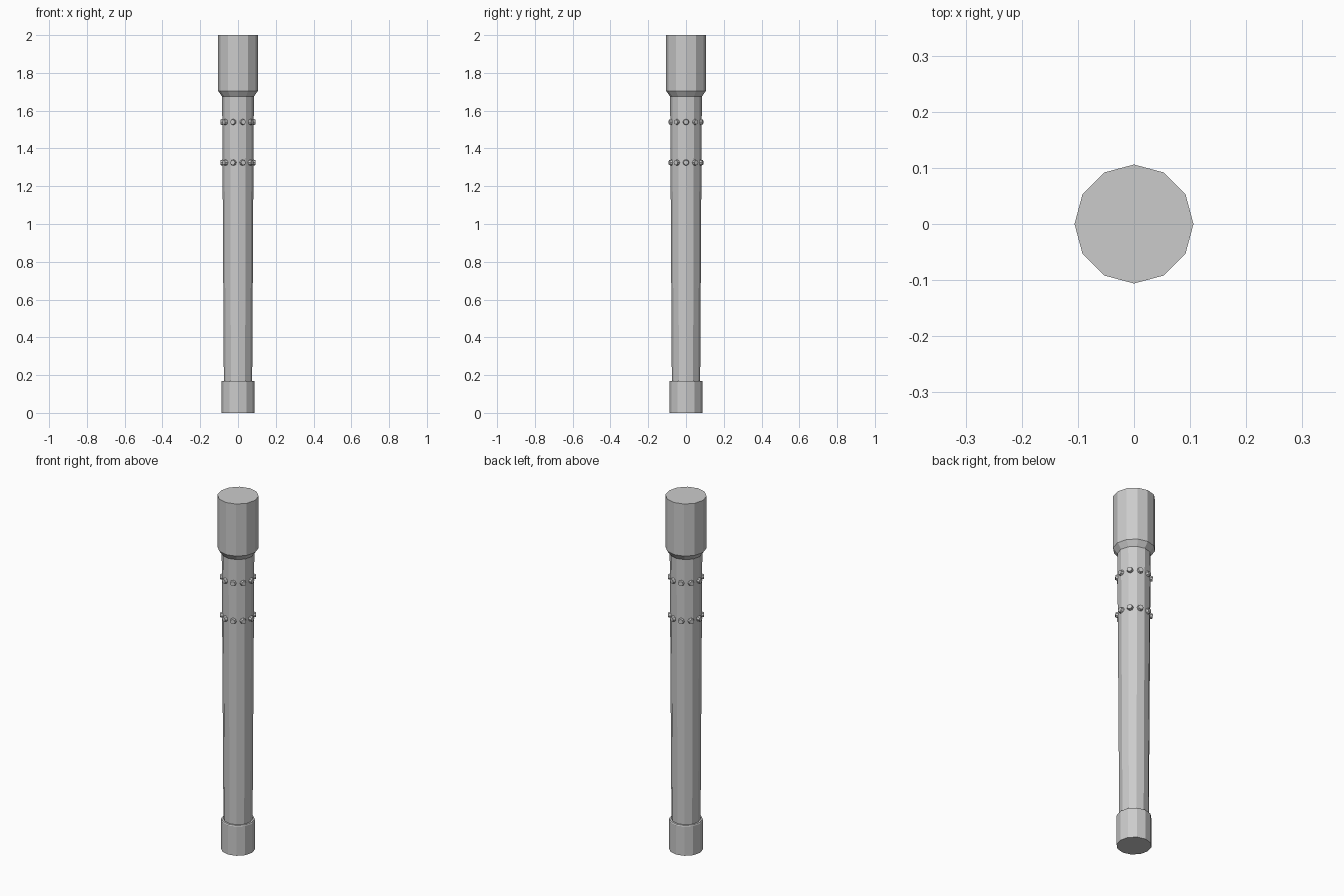
import bpy, bmesh
from math import cos, sin, pi
from mathutils import Matrix

if "Cube" in bpy.data.objects:
    bpy.data.objects.remove(bpy.data.objects["Cube"])

SIDES = 12


def finish(name, bm):
    bmesh.ops.recalc_face_normals(bm, faces=bm.faces)
    mesh = bpy.data.meshes.new(name)
    bm.to_mesh(mesh)
    bm.free()
    obj = bpy.data.objects.new(name, mesh)
    bpy.context.collection.objects.link(obj)
    return obj


def turned(name, profile):
    """Closed faceted solid of revolution from (radius, z) pairs."""
    bm = bmesh.new()
    rings = [[bm.verts.new((r * cos(2 * pi * i / SIDES), r * sin(2 * pi * i / SIDES), z))
              for i in range(SIDES)] for r, z in profile]
    for a, b in zip(rings, rings[1:]):
        for i in range(SIDES):
            j = (i + 1) % SIDES
            bm.faces.new((a[i], a[j], b[j], b[i]))
    bm.faces.new(rings[0])
    bm.faces.new(rings[-1])
    return finish(name, bm)


def rivet_ring(name, z, count=10):
    """Small domed rivets pointing outward around the shaft."""
    bm = bmesh.new()
    for i in range(count):
        m = (Matrix.Rotation(2 * pi * i / count, 4, 'Z')
             @ Matrix.Translation((0.083, 0, z))
             @ Matrix.Rotation(pi / 2, 4, 'Y'))
        bmesh.ops.create_cone(bm, cap_ends=True, segments=8, radius1=0.018,
                              radius2=0.013, depth=0.02, matrix=m)
    return finish(name, bm)


# Shaft with foot collar and flared head
turned("club_body", [(0.088, 0), (0.088, 0.165), (0.085, 0.17), (0.075, 0.17),
                     (0.084, 1.675), (0.106, 1.705), (0.106, 2.0)])

# Two bands of rivets below the head
for label, height in (("lower", 1.325), ("upper", 1.54)):
    rivet_ring(label + "_rivets", height)
